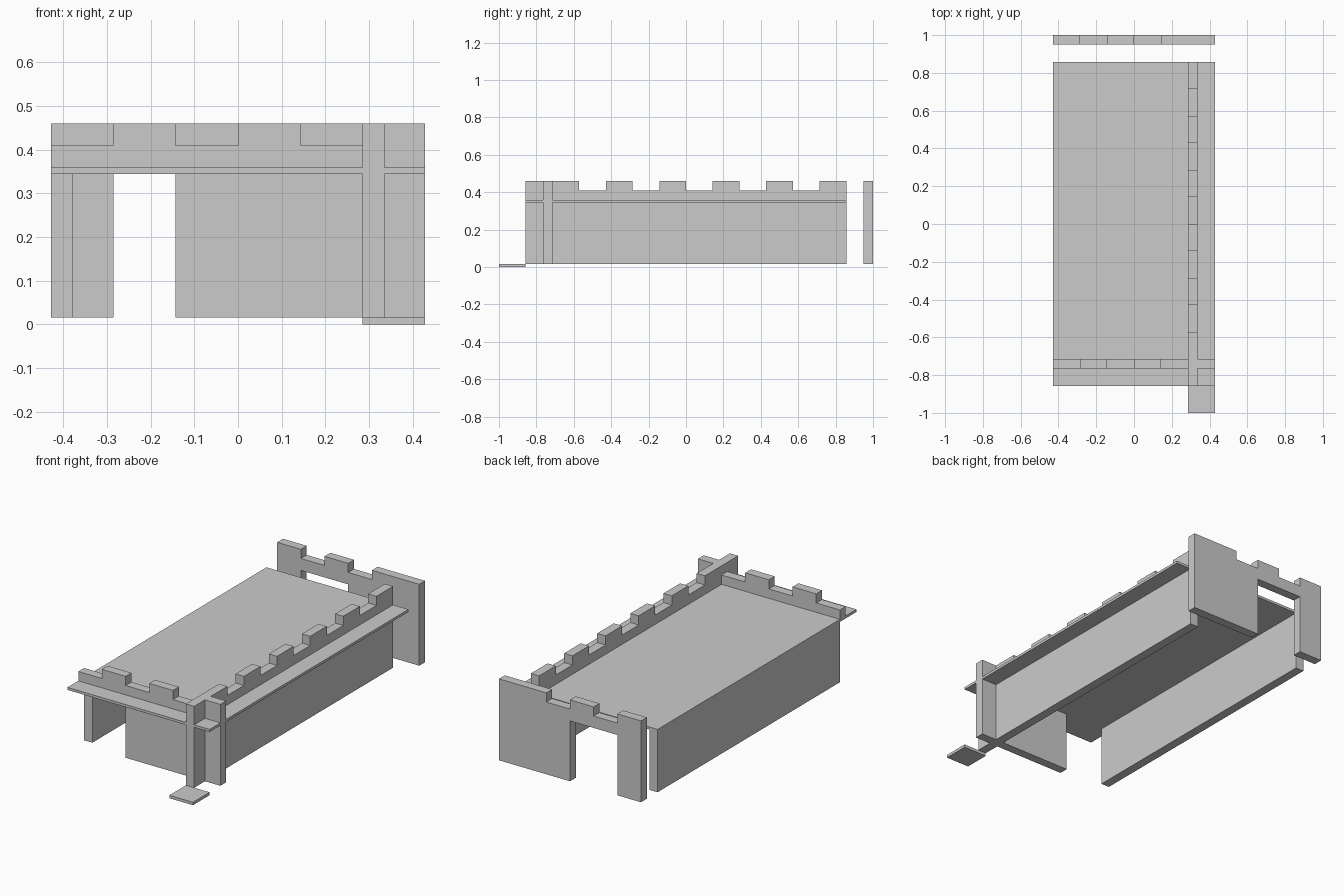
import bpy, bmesh
from mathutils import Vector

if "Cube" in bpy.data.objects:
    bpy.data.objects.remove(bpy.data.objects["Cube"])

S = 1 / 7          # merlon width, the module of the whole model
T = 0.05           # wall thickness
BASE, UNDER, DECK, NOTCH, TOP = 0.016, 0.345, 0.359, 0.41, 0.46


def prism(name, outline, place, depth):
    """Extrude a 2D outline; place maps (u, v) to 3D, depth is the extrusion."""
    bm = bmesh.new()
    face = bm.faces.new([bm.verts.new(place(u, v)) for u, v in outline])
    ext = bmesh.ops.extrude_face_region(bm, geom=[face])
    moved = [g for g in ext["geom"] if isinstance(g, bmesh.types.BMVert)]
    bmesh.ops.translate(bm, verts=moved, vec=Vector(depth))
    bmesh.ops.recalc_face_normals(bm, faces=bm.faces)
    me = bpy.data.meshes.new(name)
    bm.to_mesh(me)
    bm.free()
    ob = bpy.data.objects.new(name, me)
    bpy.context.collection.objects.link(ob)
    return ob


def box(name, x0, x1, y0, y1, z0, z1):
    return prism(name, [(x0, y0), (x1, y0), (x1, y1), (x0, y1)],
                 lambda u, v: (u, v, z0), (0, 0, z1 - z0))


def battlement(levels, start):
    """Stepped top edge from right to left; levels holds 1 for merlon, 0 for gap."""
    pts = []
    for i, up in enumerate(levels):
        z = TOP if up else NOTCH
        if i and levels[i - 1] == up:
            pts.pop()
        else:
            pts.append(((start + i) * S, z))
        pts.append(((start + i + 1) * S, z))
    return pts[::-1]


# Front wall: battlements full width, open doorway at the left below the deck
front = [(-3 * S, UNDER), (-S, UNDER), (-S, BASE), (2 * S, BASE)]
front += battlement([0, 1, 0, 1, 0], -3)
prism("front_wall", front, lambda u, v: (u, -5 * S - T, v), (0, T, 0))
box("front_wall_stub", 2 * S + T, 3 * S, -5 * S - T, -5 * S, BASE, TOP)

# Back wall: stands free of the deck, with a door cut from the bottom
back = [(-3 * S, BASE), (-2 * S, BASE), (-2 * S, UNDER), (0, UNDER),
        (0, BASE), (3 * S, BASE)]
back += battlement([1, 0, 1, 0, 1, 1], -3)
prism("back_wall", back, lambda u, v: (u, 1 - T, v), (0, T, 0))

# Right wall: full length battlements
right = [(-6 * S, BASE), (6 * S, BASE)]
right += battlement([1, 1] + [0, 1] * 5, -6)
prism("right_wall", right, lambda u, v: (2 * S, u, v), (T, 0, 0))

# Left wall: plain, under the deck
box("left_wall", -3 * S, -3 * S + T, -5 * S, 6 * S, BASE, UNDER)

# Deck: four panels divided by the crossing walls
for xn, x0, x1 in (("", -3 * S, 2 * S), ("_right", 2 * S + T, 3 * S)):
    for yn, y0, y1 in (("", -5 * S, 6 * S), ("_front", -6 * S, -5 * S - T)):
        box("deck" + yn + xn, x0, x1, y0, y1, UNDER, DECK)

# Small floor tile at the front right corner
box("floor_tile", 2 * S, 3 * S, -1, -6 * S, 0, BASE)
